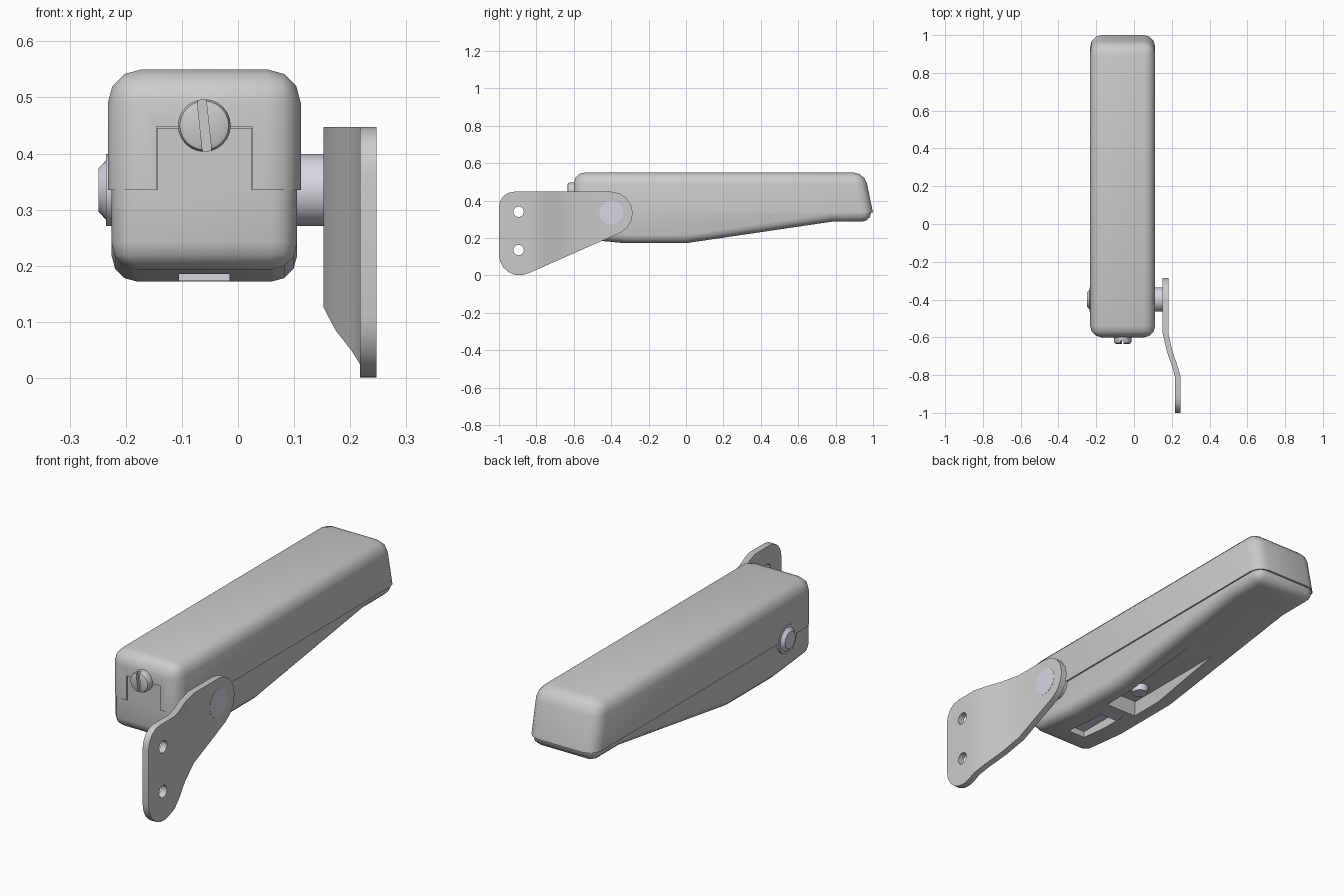
import bpy, bmesh, math
from mathutils import Matrix, Vector

if "Cube" in bpy.data.objects:
    bpy.data.objects.remove(bpy.data.objects["Cube"])


def material(name, rgb):
    m = bpy.data.materials.new(name)
    m.diffuse_color = (*rgb, 1)
    m.use_nodes = True
    m.node_tree.nodes["Principled BSDF"].inputs["Base Color"].default_value = m.diffuse_color
    return m


COVER = material("dark_grey", (0.56, 0.56, 0.56))
BODY = material("light_grey", (0.69, 0.69, 0.69))
STEEL = material("warm_grey", (0.63, 0.62, 0.60))
PIN = material("lavender_grey", (0.68, 0.68, 0.75))


def finish(name, bm, mat=None):
    bmesh.ops.recalc_face_normals(bm, faces=bm.faces)
    me = bpy.data.meshes.new(name)
    bm.to_mesh(me)
    bm.free()
    ob = bpy.data.objects.new(name, me)
    bpy.context.collection.objects.link(ob)
    if mat:
        me.materials.append(mat)
    return ob


def prism(pts, x0, x1):
    """Extrude a (y, z) outline along x."""
    bm = bmesh.new()
    a = [bm.verts.new((x0, y, z)) for y, z in pts]
    b = [bm.verts.new((x1, y, z)) for y, z in pts]
    bm.faces.new(a)
    bm.faces.new(b[::-1])
    n = len(pts)
    for i in range(n):
        bm.faces.new((a[i], b[i], b[(i + 1) % n], a[(i + 1) % n]))
    bmesh.ops.recalc_face_normals(bm, faces=bm.faces)
    return bm


def box(name, x0, x1, y0, y1, z0, z1, mat=None):
    return finish(name, prism([(y0, z0), (y1, z0), (y1, z1), (y0, z1)], x0, x1), mat)


def cylinder(name, start, end, r0, r1, mat=None, sides=24):
    a, b = Vector(start), Vector(end)
    rot = (b - a).to_track_quat('Z', 'Y').to_matrix().to_4x4()
    bm = bmesh.new()
    bmesh.ops.create_cone(bm, cap_ends=True, segments=sides, radius1=r0, radius2=r1,
                          depth=(b - a).length, matrix=Matrix.Translation((a + b) / 2) @ rot)
    return finish(name, bm, mat)


def round_shell(bm, keep_z, radius):
    """Round every sharp edge except those lying on the parting plane."""
    edges = [e for e in bm.edges if e.calc_face_angle(0) > 0.5
             and not all(abs(v.co.z - keep_z) < 1e-4 for v in e.verts)]
    bmesh.ops.bevel(bm, geom=edges, offset=radius, segments=3, profile=0.5,
                    affect='EDGES', clamp_overlap=True)


def cut(ob, *cutters):
    for c in cutters:
        c.hide_render = True
        m = ob.modifiers.new("cut", 'BOOLEAN')
        m.operation, m.solver, m.object = 'DIFFERENCE', 'EXACT', c
        bpy.context.view_layer.objects.active = ob
        bpy.ops.object.modifier_apply(modifier=m.name)
        bpy.data.objects.remove(c)


CX, SPLIT = -0.06, 0.335

# Upper cover with the notch in its front end
bm = prism([(-0.6, SPLIT), (-0.6, 0.55), (0.955, 0.55), (1.0, SPLIT)], -0.232, 0.112)
round_shell(bm, SPLIT, 0.06)
cover = finish("upper_cover", bm, COVER)
cut(cover, box("notch", -0.145, 0.026, -0.7, -0.5, 0.3, 0.447))

# Lower body with a rising underside
bm = prism([(-0.595, SPLIT), (-0.595, 0.198), (-0.33, 0.172), (0, 0.172),
            (0.78, 0.287), (0.985, 0.287), (0.99, SPLIT)], -0.225, 0.105)
round_shell(bm, SPLIT, 0.045)
body = finish("lower_body", bm, BODY)

# Underside openings: front slot, flared finger recess, rear slot
bm = prism([(-0.17, 0.15), (0.42, 0.15), (0.42, 0.23), (-0.14, 0.23)], -0.125, 0.005)
for v in bm.verts:
    if v.co.z < 0.2:
        v.co.x = CX + (v.co.x - CX) * 1.3
recess = finish("recess_cutter", bm)
rear = [(0.83 + 0.02 * math.sin(t), CX + s * 0.045 + s * 0.02 * math.cos(t))
        for s, r in ((1, range(-3, 4)), (-1, range(3, -4, -1)))
        for t in (k * math.pi / 6 for k in r)]
bm = prism(rear, 0.2, 0.315)
for v in bm.verts:
    v.co = (v.co.z, v.co.y, v.co.x)
cut(body, box("slot_cutter", -0.105, -0.015, -0.47, -0.2, 0.1, 0.24), recess,
    finish("rear_cutter", bm))

# Tab that fills the notch
box("front_tab", -0.144, 0.025, -0.595, -0.5, 0.3, 0.446, BODY)

# Metal pieces seen through the openings
box("slot_plate", -0.105, -0.015, -0.47, -0.2, 0.215, 0.25, PIN)
box("slot_stop", -0.105, -0.015, -0.25, -0.2, 0.174, 0.22, PIN)
cylinder("recess_button", (CX, -0.03, 0.24), (CX, -0.03, 0.2), 0.04, 0.034, PIN)
cylinder("rear_pin", (CX - 0.065, 0.83, 0.313), (CX + 0.065, 0.83, 0.313), 0.018, 0.018, PIN, 12)

# Pivot shaft and its chamfered end
cylinder("pivot_shaft", (-0.235, -0.4, SPLIT), (0.183, -0.4, SPLIT), 0.064, 0.064, PIN)
cylinder("pivot_cap", (-0.225, -0.4, SPLIT), (-0.249, -0.4, SPLIT), 0.064, 0.038, PIN)

# Slotted screw on the front
screw = cylinder("front_screw", (CX, -0.59, 0.45), (CX, -0.622, 0.45), 0.047, 0.047, STEEL)
bm = bmesh.new()
bm.from_mesh(screw.data)
rim = [e for e in bm.edges if all(v.co.y < -0.61 for v in e.verts)]
bmesh.ops.translate(bm, verts=list({v for e in rim for v in e.verts}), vec=(0, -0.012, 0))
bmesh.ops.bevel(bm, geom=rim, offset=0.012, segments=2, profile=0.5, affect='EDGES')
bm.to_mesh(screw.data)
bm.free()
groove = box("groove", -0.008, 0.008, -0.02, 0.014, -0.06, 0.06)
groove.matrix_world = Matrix.Translation((CX, -0.634, 0.45)) @ Matrix.Rotation(math.radians(-6), 4, 'Y')
bpy.context.view_layer.update()
cut(screw, groove)


# Cranked mounting bracket
def arc(cy, cz, r, a0, a1, n):
    return [(cy + r * math.cos(math.radians(a0 + (a1 - a0) * i / n)),
             cz + r * math.sin(math.radians(a0 + (a1 - a0) * i / n))) for i in range(n + 1)]


outline = (arc(-0.4, 0.332, 0.115, -65, 90, 7) + arc(-0.92, 0.367, 0.08, 90, 180, 4)
           + arc(-0.89, 0.11, 0.11, 180, 295, 6))
bm = prism(outline, 0, 0.03)
bends = [(-0.58, 0.152), (-0.675, 0.174), (-0.755, 0.202), (-0.81, 0.217)]
for y, _ in bends:
    bmesh.ops.bisect_plane(bm, geom=bm.verts[:] + bm.edges[:] + bm.faces[:],
                           plane_co=(0, y, 0), plane_no=(0, 1, 0))


def offset(y):
    if y >= bends[0][0]:
        return bends[0][1]
    for (ya, xa), (yb, xb) in zip(bends, bends[1:]):
        if y >= yb:
            return xa + (xb - xa) * (ya - y) / (ya - yb)
    return bends[-1][1]


for v in bm.verts:
    v.co.x += offset(v.co.y)
bracket = finish("mounting_bracket", bm, STEEL)
cut(bracket, *[cylinder("hole", (0.1, -0.895, z), (0.3, -0.895, z), 0.028, 0.028, None, 16)
               for z in (0.135, 0.34)])

# Smooth shading with crisp edges
bpy.ops.object.select_all(action='DESELECT')
for ob in bpy.context.scene.objects:
    ob.select_set(True)
bpy.context.view_layer.objects.active = body
bpy.ops.object.shade_smooth_by_angle(angle=math.radians(35))
